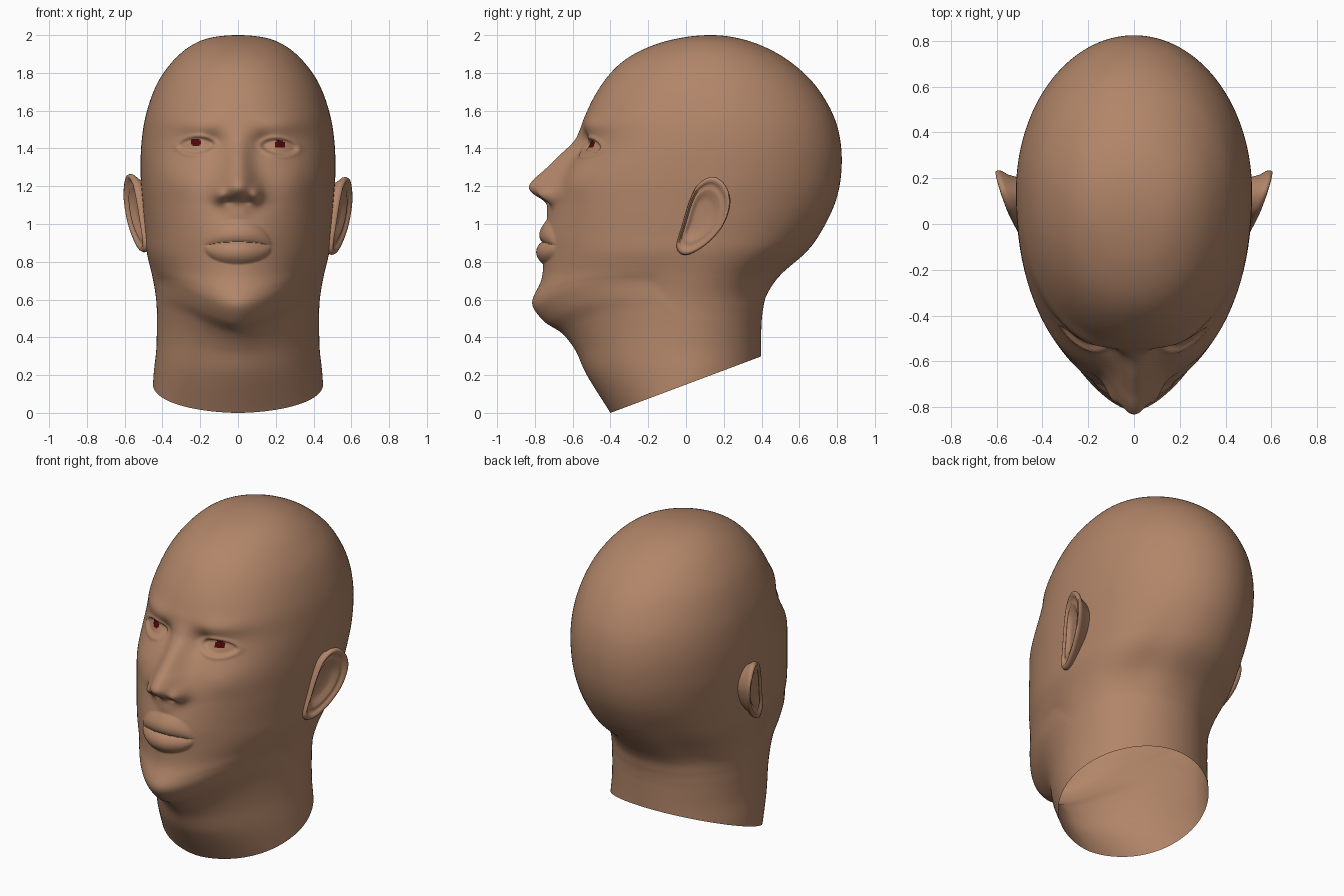
import bpy, bmesh, math
from mathutils import Vector

if "Cube" in bpy.data.objects:
    bpy.data.objects.remove(bpy.data.objects["Cube"])


def material(name, col):
    m = bpy.data.materials.new(name)
    m.diffuse_color = (*col, 1)
    m.use_nodes = True
    m.node_tree.nodes["Principled BSDF"].inputs["Base Color"].default_value = m.diffuse_color
    return m


SKIN = material("skin", (0.44, 0.235, 0.14))
IRIS = material("dark red iris", (0.08, 0.002, 0.002))


def catmull(p0, p1, p2, p3, t):
    return [0.5 * (2 * b + (c - a) * t + (2 * a - 5 * b + 4 * c - d) * t * t
                   + (3 * b - a - 3 * c + d) * t ** 3)
            for a, b, c, d in zip(p0, p1, p2, p3)]


def gauss(x, z, cx, cz, sx, sz):
    return math.exp(-((x - cx) / sx) ** 2 - ((z - cz) / sz) ** 2)


def smooth(a, b, v):
    t = min(1, max(0, (v - a) / (b - a)))
    return t * t * (3 - 2 * t)


def skin_rings(bm, rings):
    """Bridge successive closed rings of vertices with quads."""
    for a, b in zip(rings, rings[1:]):
        n = len(a)
        for i in range(n):
            j = (i + 1) % n
            bm.faces.new((a[i], b[i], b[j], a[j]))


def finish(bm, name, angle):
    bmesh.ops.recalc_face_normals(bm, faces=bm.faces[:])
    me = bpy.data.meshes.new(name)
    bm.to_mesh(me)
    bm.free()
    me.materials.append(SKIN)
    ob = bpy.data.objects.new(name, me)
    bpy.context.collection.objects.link(ob)
    bpy.ops.object.select_all(action='DESELECT')
    ob.select_set(True)
    bpy.context.view_layer.objects.active = ob
    bpy.ops.object.shade_smooth_by_angle(angle=math.radians(angle))
    return ob


# Head sections: height, front y, back y, half width, widest y, front roundness
SECTIONS = [
    (2.00, 0.13, 0.13, 0.00, 0.13, 2.0), (1.985, -0.03, 0.27, 0.15, 0.12, 2.0),
    (1.94, -0.19, 0.41, 0.255, 0.12, 2.0), (1.86, -0.335, 0.55, 0.347, 0.13, 2.05),
    (1.74, -0.445, 0.68, 0.43, 0.14, 2.1), (1.58, -0.53, 0.778, 0.487, 0.15, 2.2),
    (1.42, -0.56, 0.82, 0.512, 0.15, 2.27), (1.25, -0.66, 0.82, 0.515, 0.13, 2.2),
    (1.10, -0.70, 0.785, 0.505, 0.10, 2.15), (0.95, -0.72, 0.71, 0.492, 0.07, 2.1),
    (0.85, -0.73, 0.635, 0.483, 0.05, 2.05), (0.73, -0.755, 0.50, 0.455, 0.02, 1.95),
    (0.63, -0.785, 0.43, 0.437, 0.0, 1.87), (0.55, -0.79, 0.408, 0.43, 0.0, 1.82),
    (0.48, -0.745, 0.40, 0.43, 0.0, 1.8), (0.42, -0.655, 0.398, 0.43, 0.0, 1.8),
    (0.33, -0.585, 0.397, 0.433, 0.0, 1.8), (0.20, -0.525, 0.397, 0.447, 0.0, 1.8),
    (0.0, -0.40, 0.397, 0.457, 0.0, 1.8), (-0.12, -0.33, 0.397, 0.457, 0.0, 1.8)]

# Nose: height, projection, half width
NOSE = [(1.58, 0, .07), (1.52, .01, .07), (1.445, .035, .065), (1.37, .078, .067),
        (1.285, .108, .077), (1.235, .142, .088), (1.195, .158, .096),
        (1.16, .125, .105), (1.125, .055, .11), (1.10, .03, .09),
        (1.05, .018, .06), (1.0, 0, .06)]


def nose_at(z):
    for (z1, d1, w1), (z0, d0, w0) in zip(NOSE, NOSE[1:]):
        if z0 <= z <= z1:
            t = (z - z0) / (z1 - z0)
            return d0 + (d1 - d0) * t, w0 + (w1 - w0) * t
    return 0, 0.07


def feature(x, z):
    """How far the face stands forward of the plain section."""
    a = abs(x)
    d = 0
    # nose ridge, wings and nostrils
    if a < 0.3:
        for dz in (-0.012, 0, 0.012):
            p, w = nose_at(z + dz)
            d += p / 3 * math.exp(-(a / w) ** 2.1)
    d += 0.04 * gauss(a, z, 0.095, 1.15, 0.032, 0.042)
    d -= 0.01 * gauss(a, z, 0.05, 1.115, 0.025, 0.014)
    # brow, cheekbones, sockets
    d += 0.02 * gauss(a, z, 0.22, 1.525, 0.13, 0.05)
    d += 0.012 * gauss(a, z, 0.30, 1.22, 0.10, 0.09)
    d -= 0.03 * gauss(a, z, 0.13, 1.43, 0.05, 0.05)
    # muzzle, lips and chin
    d += 0.035 * gauss(x, z, 0, 0.91, 0.17, 0.13)
    d += 0.022 * gauss(x, z, 0, 0.59, 0.13, 0.065)
    if a < 0.175:
        k = math.sqrt(1 - (a / 0.175) ** 2)
        v = (z - 0.905 + 0.7 * x * x) / (0.108 * k + 0.01)
        if abs(v) < 1:
            d += (0.07 if v < 0 else 0.05) * k * abs(v) ** 0.6 * (1 - v * v)
    # eyelids and sunken eye opening
    ex = (a - 0.22) / 0.095
    ez = (z + 0.02 * x - 1.412 + 0.006 * ex) / 0.043
    e = ex * ex + abs(ez) ** 1.6
    d += 0.007 * math.exp(-((e - 1.3) / 0.4) ** 2)
    d -= 0.014 * (1 - smooth(0.65, 1.15, e)) * (1 - 0.4 * max(0, 1 - e))
    return d


# Head and neck
bm = bmesh.new()
top = SECTIONS[1]
ctrl = [(top[0], top[2], top[1], -top[3], top[4], top[5])] + SECTIONS + [SECTIONS[-1]]
COLS = 200
rings = []
for i in range(len(SECTIONS) - 1):
    face_zone = 5 <= i <= 12
    steps = 22 if face_zone else 9
    for s in range(steps + (i == len(SECTIONS) - 2)):
        z, yf, yb, w, yc, n = catmull(*ctrl[i:i + 4], s / steps)
        ring = []
        for c in range(COLS):
            t = 2 * math.pi * c / COLS
            phi = t - 0.6 * math.sin(t)
            sn, cs = math.sin(phi), math.cos(phi)
            lift = 0
            if cs > 0:
                x = w * math.copysign(abs(sn) ** (2 / n), sn)
                y = yc - (yc - yf) * cs ** (2 / n)
                y -= feature(x, z) * smooth(0.0, 0.35, cs)
                # jaw line rises from the chin towards the ears
                lift = (0.14 * smooth(0, 0.4, abs(x)) * smooth(0, 0.3, cs)
                        * math.exp(-((z - 0.5) / 0.19) ** 2))
            else:
                x, y = w * sn, yc - (yb - yc) * cs
                # hollows beside the nape
                y -= 0.025 * gauss(abs(x), z, 0.28, 0.78, 0.1, 0.16) * smooth(0, 0.3, -cs)
            ring.append(bm.verts.new((x, y, z + lift)))
        rings.append(ring)
skin_rings(bm, rings)
bmesh.ops.remove_doubles(bm, verts=rings[0], dist=1e-5)
bmesh.ops.recalc_face_normals(bm, faces=bm.faces[:])

# Slanted cut through the neck, left open
bmesh.ops.bisect_plane(bm, geom=bm.verts[:] + bm.edges[:] + bm.faces[:],
                       plane_co=Vector((0, -0.4, 0)), plane_no=Vector((0, -0.3, 0.8)),
                       clear_inner=True)
head = finish(bm, "head", 60)

# Painted irises
head.data.materials.append(IRIS)
for p in head.data.polygons:
    x, y, z = p.center
    if y < -0.3 and ((abs(x) - 0.222) / 0.03) ** 2 + ((z + 0.02 * x - 1.427) / 0.021) ** 2 < 1:
        p.material_index = 1

# Ears: outline in side view, then rings from root over the rim to the hollow
OUTLINE = [(0.14, 1.255), (0.205, 1.215), (0.235, 1.12), (0.195, 0.995), (0.10, 0.89),
           (0.0, 0.84), (-0.05, 0.88), (-0.02, 1.0), (0.02, 1.13), (0.065, 1.215)]
RINGS = [(0.74, None), (0.88, -0.05), (0.98, -0.028), (1.0, -0.014), (0.97, 0.0), (0.90, 0.002),
         (0.84, -0.008), (0.78, -0.016), (0.71, -0.012), (0.63, -0.014),
         (0.52, -0.028), (0.35, -0.034), (0.1, -0.034)]
for side, name in ((1, "ear_left"), (-1, "ear_right")):
    bm = bmesh.new()
    n = len(OUTLINE)
    loop = [catmull(*[OUTLINE[(i + k) % n] for k in (-1, 0, 1, 2)], s / 6)
            for i in range(n) for s in range(6)]
    rings = []
    for scale, depth in RINGS:
        ring = []
        for u, v in loop:
            y = 0.075 + (u - 0.075) * scale
            z = 1.05 + (v - 1.05) * scale
            if depth is None:
                x = 0.47
            else:
                x = 0.525 + 0.33 * y + 0.06 * (z - 1.05) + depth
            ring.append(bm.verts.new((side * x, y, z - 0.014 * side * x + 0.003)))
        rings.append(ring)
    skin_rings(bm, rings)
    bm.faces.new(rings[-1])
    finish(bm, name, 75)
